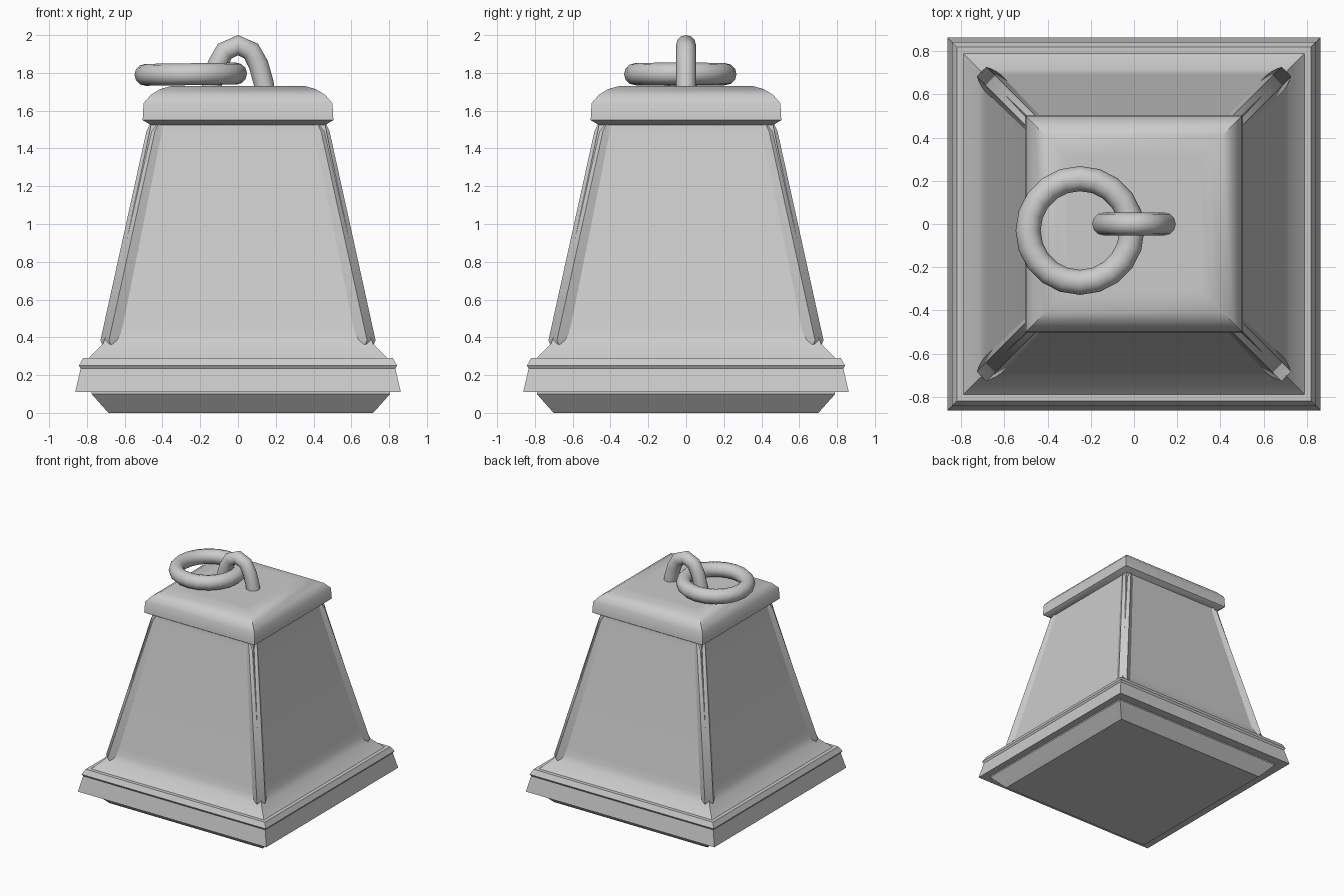
import bpy, bmesh, math

cube = bpy.data.objects.get("Cube")
if cube:
    bpy.data.objects.remove(cube, do_unlink=True)

grey = bpy.data.materials.new("plain grey")
grey.use_nodes = True
grey.diffuse_color = (0.6, 0.6, 0.6, 1)
grey.node_tree.nodes["Principled BSDF"].inputs["Base Color"].default_value = (0.6, 0.6, 0.6, 1)


def finish(obj, angle=40):
    """Give an object its material and smooth shading with sharp edges."""
    obj.data.materials.clear()
    obj.data.materials.append(grey)
    bpy.ops.object.select_all(action="DESELECT")
    obj.select_set(True)
    bpy.context.view_layer.objects.active = obj
    bpy.ops.object.shade_smooth_by_angle(angle=math.radians(angle))


def loft(name, rings, angle=40):
    """Skin a stack of closed rings and cap both ends."""
    bm = bmesh.new()
    loops = [[bm.verts.new(p) for p in ring] for ring in rings]
    count = len(loops[0])
    for a, b in zip(loops, loops[1:]):
        for i in range(count):
            j = (i + 1) % count
            bm.faces.new((a[i], a[j], b[j], b[i]))
    bm.faces.new(loops[0])
    bm.faces.new(loops[-1])
    bmesh.ops.recalc_face_normals(bm, faces=bm.faces)
    mesh = bpy.data.meshes.new(name)
    bm.to_mesh(mesh)
    bm.free()
    obj = bpy.data.objects.new(name, mesh)
    bpy.context.collection.objects.link(obj)
    finish(obj, angle)
    return obj


def square_stack(name, profile, shift=0):
    """Stack squares given as (half width, height)."""
    corners = ((-1, -1), (1, -1), (1, 1), (-1, 1))
    return loft(name, [[(sx * h + shift, sy * h, z) for sx, sy in corners] for h, z in profile])


# Tapered foot, slightly off centre
square_stack("foot", [(0.70, 0), (0.71, 0.01), (0.79, 0.10), (0.79, 0.13)], 0.015)

# Rim around the base
square_stack("rim", [(0.862, 0.11), (0.833, 0.235), (0.842, 0.25), (0.82, 0.29)])

# Flared body, with extra rows that hold the soft bends
square_stack("body", [(0.80, 0.28), (0.785, 0.295), (0.715, 0.365), (0.695, 0.42),
                      (0.683, 0.47), (0.478, 1.44), (0.468, 1.49), (0.46, 1.53), (0.46, 1.56)])

# Cap with rounded shoulders
square_stack("cap", [(0.455, 1.52), (0.505, 1.55), (0.50, 1.64), (0.46, 1.685),
                     (0.41, 1.715), (0.355, 1.73), (0.31, 1.73)])

# Chamfered corner strips of the body
for sx, side in ((-1, "right"), (1, "left")):
    for sy, end in ((-1, "front"), (1, "back")):
        rings = []
        for c, z in ((0.715, 0.35), (0.728, 0.385), (0.485, 1.49), (0.465, 1.53)):
            ring = [(c, c - 0.045), (c - 0.045, c), (c - 0.12, c - 0.035), (c - 0.035, c - 0.12)]
            rings.append([(sx * x, sy * y, z) for x, y in ring])
        loft(f"{end}_{side}_corner_strip", rings, 50)

# Arched loop on the cap
curve = bpy.data.curves.new("hanging_loop", "CURVE")
curve.dimensions = "3D"
curve.bevel_depth = 0.053
curve.bevel_resolution = 4
curve.use_fill_caps = True
half = [(0.145, 1.69), (0.135, 1.75), (0.108, 1.845), (0.07, 1.915)]
path = [(-x, z) for x, z in half] + [(0, 1.947)] + half[::-1]
spline = curve.splines.new("POLY")
spline.points.add(len(path) - 1)
for point, (x, z) in zip(spline.points, path):
    point.co = (x, 0, z, 1)
loop = bpy.data.objects.new("hanging_loop", curve)
bpy.context.collection.objects.link(loop)
bpy.ops.object.select_all(action="DESELECT")
loop.select_set(True)
bpy.context.view_layer.objects.active = loop
bpy.ops.object.convert(target="MESH")
finish(bpy.context.view_layer.objects.active, 60)

# Loose ring lying through the loop
bpy.ops.mesh.primitive_torus_add(
    major_segments=20, minor_segments=12, major_radius=0.24, minor_radius=0.058,
    location=(-0.25, -0.03, 1.793), rotation=(0, math.radians(-0.8), 0))
ring = bpy.context.object
ring.name = "loose_ring"
finish(ring, 60)
